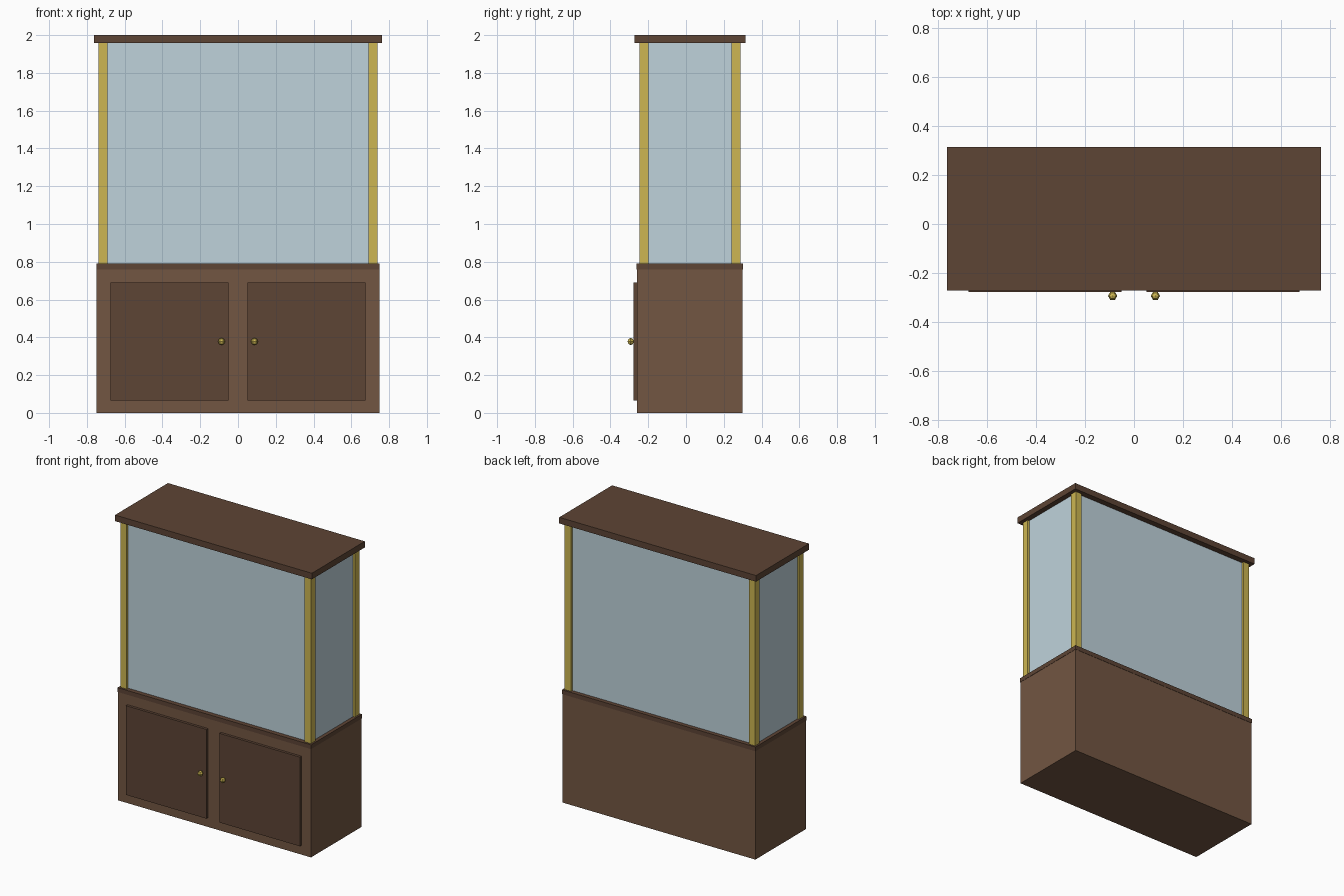
import bpy, math

if "Cube" in bpy.data.objects:
    bpy.data.objects.remove(bpy.data.objects["Cube"])

def material(name, rgb):
    m = bpy.data.materials.new(name)
    m.diffuse_color = (*rgb, 1)
    m.use_nodes = True
    m.node_tree.nodes["Principled BSDF"].inputs["Base Color"].default_value = m.diffuse_color
    return m

wood = material("wood", (0.17, 0.093, 0.054))
dark_wood = material("dark_wood", (0.11, 0.058, 0.035))
brass = material("brass", (0.61, 0.47, 0.085))
glass = material("glass", (0.52, 0.65, 0.71))

def box(name, lo, hi, mat):
    bpy.ops.mesh.primitive_cube_add(size=1, location=[(a + b) / 2 for a, b in zip(lo, hi)])
    o = bpy.context.object
    o.name = name
    o.scale = [b - a for a, b in zip(lo, hi)]
    bpy.ops.object.transform_apply(location=False, rotation=False, scale=True)
    o.data.materials.append(mat)
    return o

# lower cabinet with its dark ledge
box("cabinet", (-0.748, -0.26, 0), (0.748, 0.30, 0.76), wood)
box("ledge", (-0.75, -0.262, 0.76), (0.75, 0.302, 0.79), dark_wood)

# glass tank, set slightly inside the corner posts
box("tank", (-0.725, -0.23, 0.79), (0.725, 0.273, 1.957), glass)

# overhanging hood
box("hood", (-0.763, -0.272, 1.957), (0.763, 0.314, 2.0), dark_wood)

# corner posts, doors and knobs, mirrored left and right
for side, s in (("left", -1), ("right", 1)):
    x0, x1 = sorted((s * 0.69, s * 0.738))
    for end, y in (("front", -0.247), ("back", 0.24)):
        box(f"{end}_{side}_post", (x0, y, 0.79), (x1, y + 0.049, 1.957), brass)
    x0, x1 = sorted((s * 0.05, s * 0.675))
    box(f"{side}_door", (x0, -0.278, 0.065), (x1, -0.26, 0.69), dark_wood)
    bpy.ops.mesh.primitive_uv_sphere_add(segments=6, ring_count=4, radius=0.019,
                                         location=(s * 0.087, -0.293, 0.378),
                                         rotation=(0, 0, math.radians(30)))
    knob = bpy.context.object
    knob.name = f"{side}_knob"
    knob.data.materials.append(brass)
